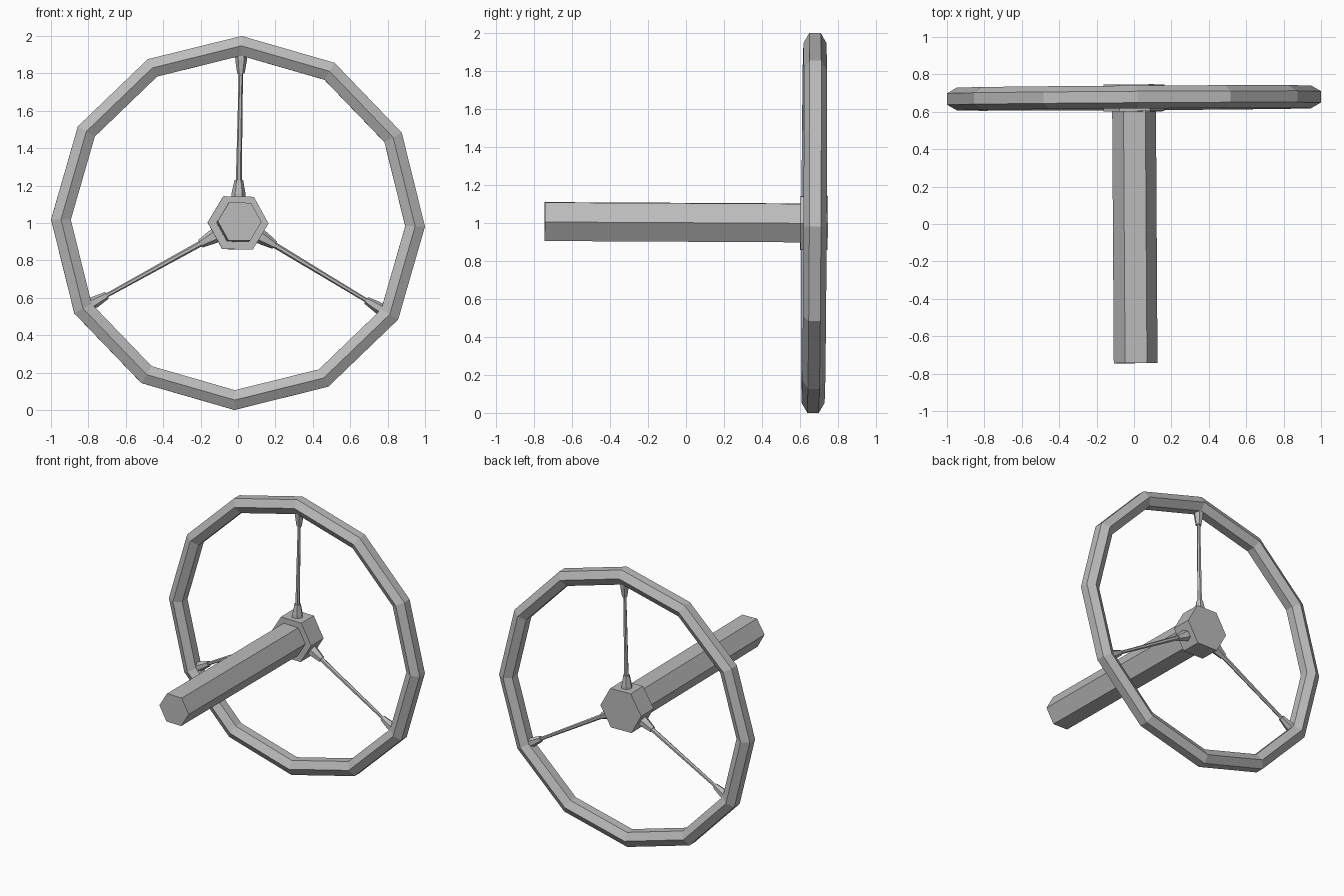
import bpy, bmesh
from math import radians, cos, sin, pi
from mathutils import Matrix, Euler, Vector

cube = bpy.data.objects.get("Cube")
if cube:
    bpy.data.objects.remove(cube)

# One plain metal colour
grey = bpy.data.materials.new("plain_grey")
grey.use_nodes = True
colour = (0.5, 0.5, 0.5, 1)
grey.diffuse_color = colour
grey.node_tree.nodes["Principled BSDF"].inputs["Base Color"].default_value = colour

# The whole wheel sits slightly turned about its centre
PLACE = Matrix.Translation((0, 0.674, 1)) @ Euler(
    (radians(-0.3), radians(1.1), radians(0.35))).to_matrix().to_4x4()


def finish(bm, name):
    bmesh.ops.recalc_face_normals(bm, faces=bm.faces)
    bm.transform(PLACE)
    mesh = bpy.data.meshes.new(name)
    bm.to_mesh(mesh)
    bm.free()
    mesh.materials.append(grey)
    bpy.context.collection.objects.link(bpy.data.objects.new(name, mesh))


def hex_loft(name, stations, turn):
    """Six-sided solid through (distance, radius) stations along local z."""
    bm = bmesh.new()
    rings = []
    for dist, rad in stations:
        rings.append([bm.verts.new((rad * cos(k * pi / 3), rad * sin(k * pi / 3), dist))
                      for k in range(6)])
    for a, b in zip(rings, rings[1:]):
        for k in range(6):
            n = (k + 1) % 6
            bm.faces.new((a[k], a[n], b[n], b[k]))
    bm.faces.new(rings[0])
    bm.faces.new(rings[-1])
    bm.transform(turn)
    finish(bm, name)


# Rim: hexagonal section spun in twelve steps
bm = bmesh.new()
ring = [bm.verts.new((0.947 + 0.061 * cos(a), 0.061 * sin(a), 0))
        for a in (pi / 6 + k * pi / 3 for k in range(6))]
edges = [bm.edges.new((ring[k], ring[(k + 1) % 6])) for k in range(6)]
bmesh.ops.spin(bm, geom=ring + edges, cent=(0, 0, 0), axis=(0, 1, 0),
               angle=2 * pi, steps=12, use_merge=False)
bmesh.ops.remove_doubles(bm, verts=bm.verts, dist=0.001)
finish(bm, "rim")

# Hub and column along the wheel axis
along_y = Matrix.Rotation(-pi / 2, 4, 'X')
hex_loft("hub", [(-0.072, 0.163), (0.072, 0.163)], along_y)
hex_loft("column", [(-1.418, 0.117), (-0.06, 0.117)], along_y)

# Three spokes, each a thin rod with a tapered collar at both ends
for i, side in enumerate(("top", "right", "left")):
    turn = Matrix.Rotation(i * 2 * pi / 3, 4, 'Y')
    hex_loft(side + "_rod", [(0.2, 0.016), (0.84, 0.011)], turn)
    hex_loft(side + "_hub_collar", [(0.12, 0.041), (0.16, 0.037), (0.23, 0.023)], turn)
    hex_loft(side + "_rim_collar", [(0.8, 0.02), (0.87, 0.031), (0.92, 0.034)], turn)
